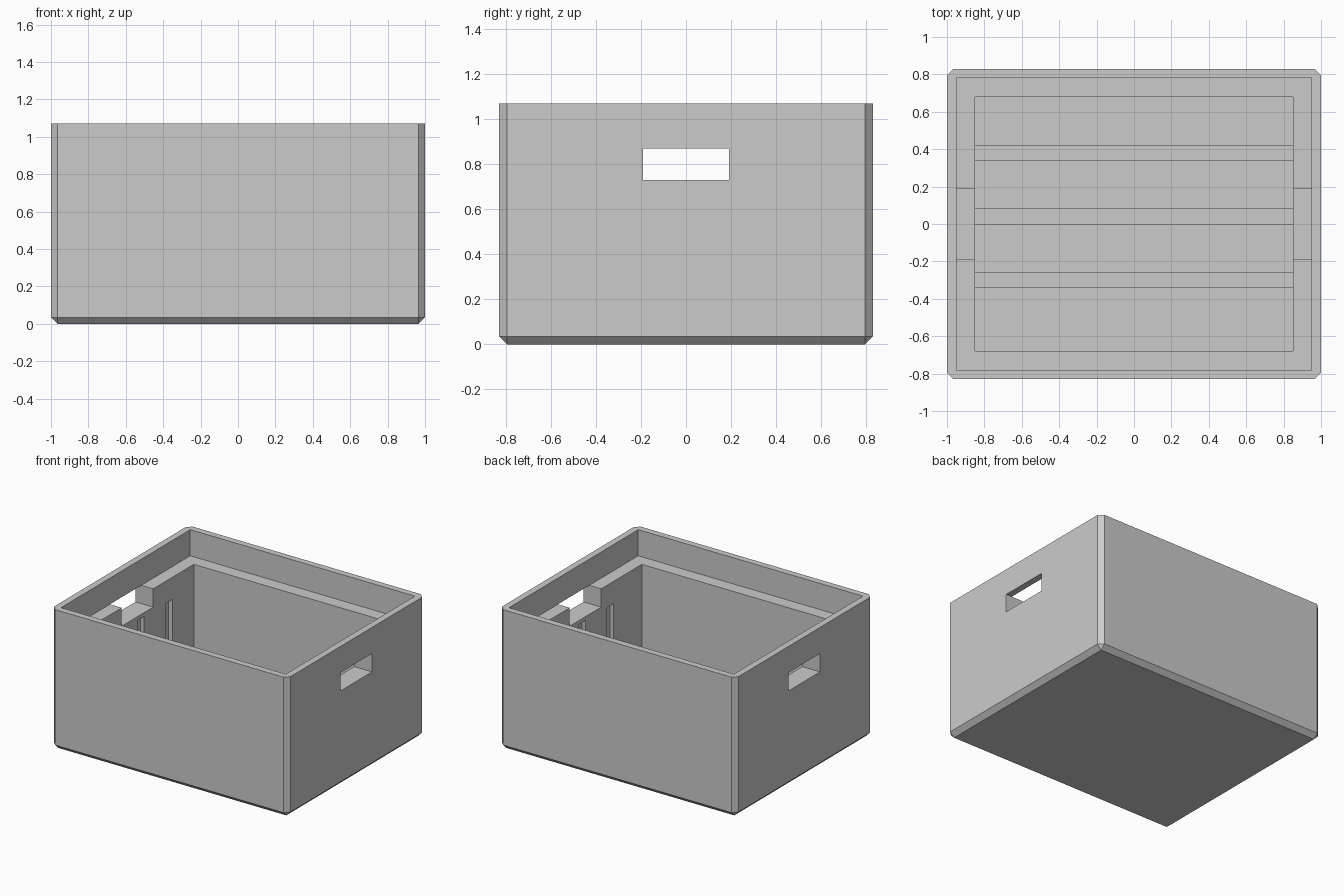
import bpy
import bmesh

cube = bpy.data.objects.get("Cube")
if cube:
    bpy.data.objects.remove(cube, do_unlink=True)

WIDTH, DEPTH, HEIGHT = 2.0, 1.66, 1.07
CHAMFER = 0.035
LEDGE_Z, FLOOR_Z = 0.87, 0.10
RIM_WALL, LOWER_WALL = 0.05, 0.15
SLOT_DEPTH, SLOT_TOP = 0.03, 0.70
ABOVE = HEIGHT + 0.2

grey = bpy.data.materials.new("light grey plastic")
grey.use_nodes = True
grey.diffuse_color = (0.6, 0.6, 0.6, 1)
grey.node_tree.nodes["Principled BSDF"].inputs["Base Color"].default_value = grey.diffuse_color


def box(name, x, y, z, chamfer=0):
    """Box from (min, max) ranges, with optional chamfers on all but the top edges."""
    bm = bmesh.new()
    bmesh.ops.create_cube(bm, size=1)
    for v in bm.verts:
        v.co = [r[0] if c < 0 else r[1] for c, r in zip(v.co, (x, y, z))]
    if chamfer:
        edges = [e for e in bm.edges if min(v.co.z for v in e.verts) < z[1] - chamfer]
        bmesh.ops.bevel(bm, geom=edges, offset=chamfer, segments=1,
                        affect='EDGES', clamp_overlap=True)
    bmesh.ops.recalc_face_normals(bm, faces=bm.faces)
    mesh = bpy.data.meshes.new(name)
    bm.to_mesh(mesh)
    bm.free()
    mesh.materials.append(grey)
    obj = bpy.data.objects.new(name, mesh)
    bpy.context.collection.objects.link(obj)
    return obj


def cut(target, cutter):
    """Subtract the cutter from the target and remove it."""
    cutter.hide_render = True
    mod = target.modifiers.new("cut", 'BOOLEAN')
    mod.operation, mod.solver, mod.object = 'DIFFERENCE', 'EXACT', cutter
    bpy.context.view_layer.update()
    graph = bpy.context.evaluated_depsgraph_get()
    mesh = bpy.data.meshes.new_from_object(target.evaluated_get(graph))
    target.modifiers.remove(mod)
    target.data = mesh
    bpy.data.objects.remove(cutter, do_unlink=True)


def span(half):
    return (-half, half)


# Outer shell with chamfered corners and base
crate = box("crate", span(WIDTH / 2), span(DEPTH / 2), (0, HEIGHT), CHAMFER)

# Main compartment, then the wider recess that leaves a ledge
for name, wall, bottom in (("compartment", LOWER_WALL, FLOOR_Z),
                           ("rim_recess", RIM_WALL, LEDGE_Z)):
    cut(crate, box(name, span(WIDTH / 2 - wall), span(DEPTH / 2 - wall), (bottom, ABOVE)))

# Hand holes through both side walls and the ledge
cut(crate, box("hand_holes", span(WIDTH), span(0.19), (0.73, LEDGE_Z)))

# Divider slots in the floor and side walls
for start in (-0.34, 0.0, 0.34):
    cut(crate, box("divider_slot", span(WIDTH / 2 - LOWER_WALL + SLOT_DEPTH),
                   (start, start + 0.08), (FLOOR_Z - SLOT_DEPTH, SLOT_TOP)))

crate.data.name = "crate"
